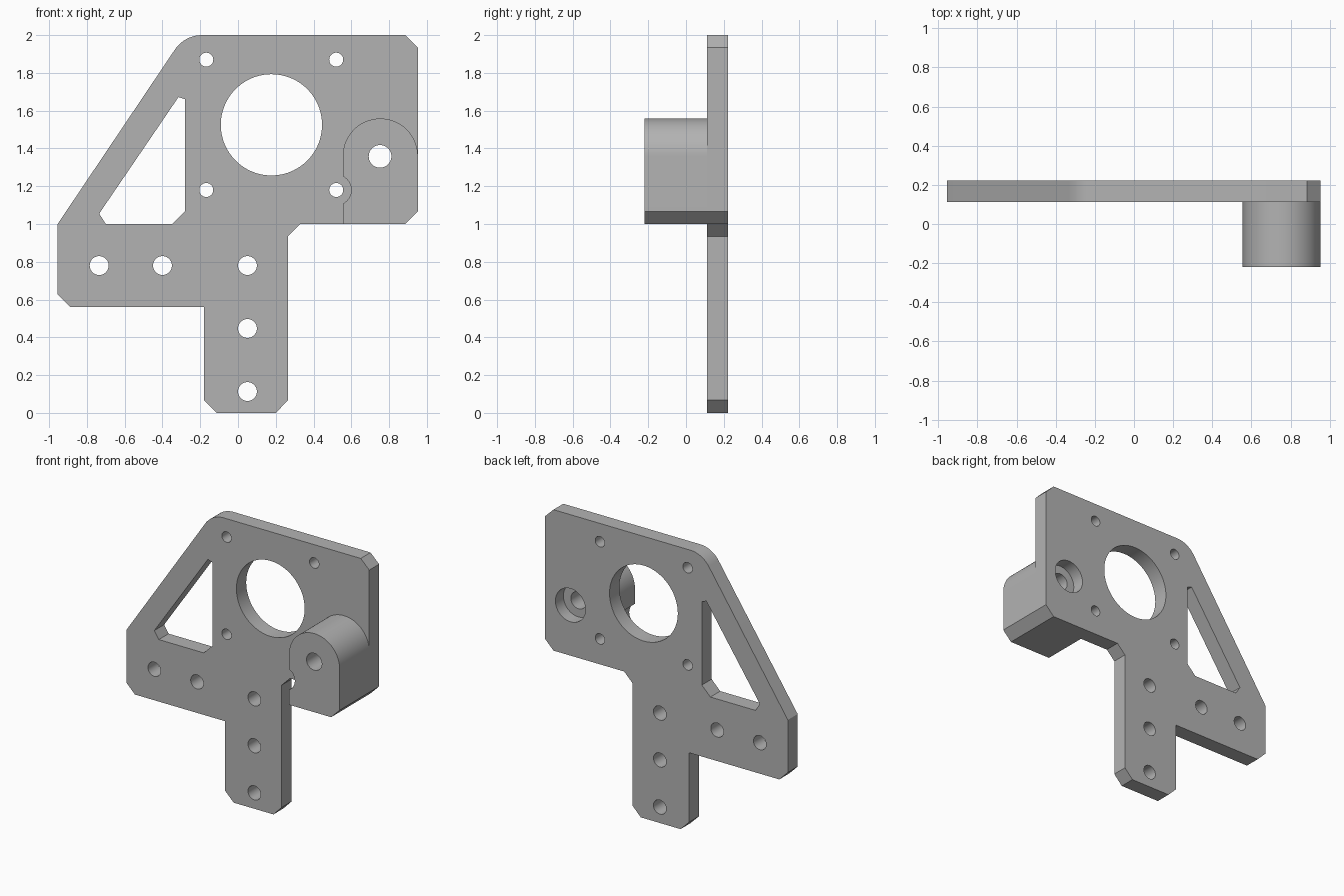
import bpy, bmesh
from math import sin, cos, radians, pi

if "Cube" in bpy.data.objects:
    bpy.data.objects.remove(bpy.data.objects["Cube"], do_unlink=True)

FRONT, FACE, BACK = -0.22, 0.112, 0.222   # boss front, plate front, plate back

grey = bpy.data.materials.new("machined grey")
grey.use_nodes = True
colour = (0.45, 0.45, 0.45, 1)
grey.diffuse_color = colour
grey.node_tree.nodes["Principled BSDF"].inputs["Base Color"].default_value = colour


def arc(cx, cz, r, start, end, steps):
    angles = [radians(start + (end - start) * i / steps) for i in range(steps + 1)]
    return [(cx + r * cos(a), cz + r * sin(a)) for a in angles]


def prism(name, outline, y0, y1):
    """Extrude an x-z outline along y."""
    bm = bmesh.new()
    face = bm.faces.new([bm.verts.new((x, y0, z)) for x, z in outline])
    extruded = bmesh.ops.extrude_face_region(bm, geom=[face])["geom"]
    verts = [v for v in extruded if isinstance(v, bmesh.types.BMVert)]
    bmesh.ops.translate(bm, verts=verts, vec=(0, y1 - y0, 0))
    bmesh.ops.recalc_face_normals(bm, faces=bm.faces)
    mesh = bpy.data.meshes.new(name)
    bm.to_mesh(mesh)
    bm.free()
    mesh.materials.append(grey)
    obj = bpy.data.objects.new(name, mesh)
    bpy.context.collection.objects.link(obj)
    return obj


def combine(target, tool, operation):
    mod = target.modifiers.new(tool.name, "BOOLEAN")
    mod.operation, mod.solver, mod.object = operation, "EXACT", tool
    bpy.context.view_layer.objects.active = target
    bpy.ops.object.modifier_apply(modifier=mod.name)
    bpy.data.objects.remove(tool, do_unlink=True)


def drill(target, x, z, r, y0=-0.5, y1=0.5):
    steps = 96 if r > 0.2 else 48
    combine(target, prism("drill", arc(x, z, r, 0, 360, steps)[:-1], y0, y1), "DIFFERENCE")


# Plate with chamfered corners and one rounded shoulder
outline = [(-0.955, 1.0)] + arc(-0.19, 1.826, 0.174, 146, 90, 14) + [
    (0.885, 2.0), (0.952, 1.935), (0.952, 1.067), (0.885, 1.0),
    (0.33, 1.0), (0.265, 0.935), (0.265, 0.067), (0.2, 0), (-0.113, 0),
    (-0.18, 0.067), (-0.18, 0.56), (-0.888, 0.56), (-0.955, 0.627)]
bracket = prism("bracket_plate", outline, FACE, BACK)

# Boss with a domed top, relieved around the lower screw
boss = prism("boss", [(0.555, 1.0), (0.885, 1.0), (0.952, 1.067)]
             + arc(0.7535, 1.36, 0.1985, 0, 180, 48), FRONT, FACE)
drill(boss, 0.52, 1.18, 0.08)
combine(bracket, boss, "UNION")

# Triangular lightening window
window = [(-0.28, 1.66), (-0.28, 1.067), (-0.347, 1.0), (-0.70, 1.0),
          (-0.735, 1.055), (-0.315, 1.672)]
combine(bracket, prism("window", window, -0.5, 0.5), "DIFFERENCE")

# Motor opening and its four screw holes
drill(bracket, 0.177, 1.525, 0.268)
for x in (-0.168, 0.52):
    for z in (1.18, 1.87):
        drill(bracket, x, z, 0.037)

# Mounting holes along the arm and the stem
for x, z in [(-0.735, 0.78), (-0.4, 0.78), (0.05, 0.78), (0.05, 0.447), (0.05, 0.113)]:
    drill(bracket, x, z, 0.05)

# Boss bore, counterbored from the back
drill(bracket, 0.752, 1.358, 0.06)
drill(bracket, 0.752, 1.358, 0.118, BACK - 0.09, 0.5)

bpy.ops.object.select_all(action="DESELECT")
bracket.select_set(True)
bpy.context.view_layer.objects.active = bracket
bpy.ops.object.shade_smooth_by_angle(angle=radians(25))
